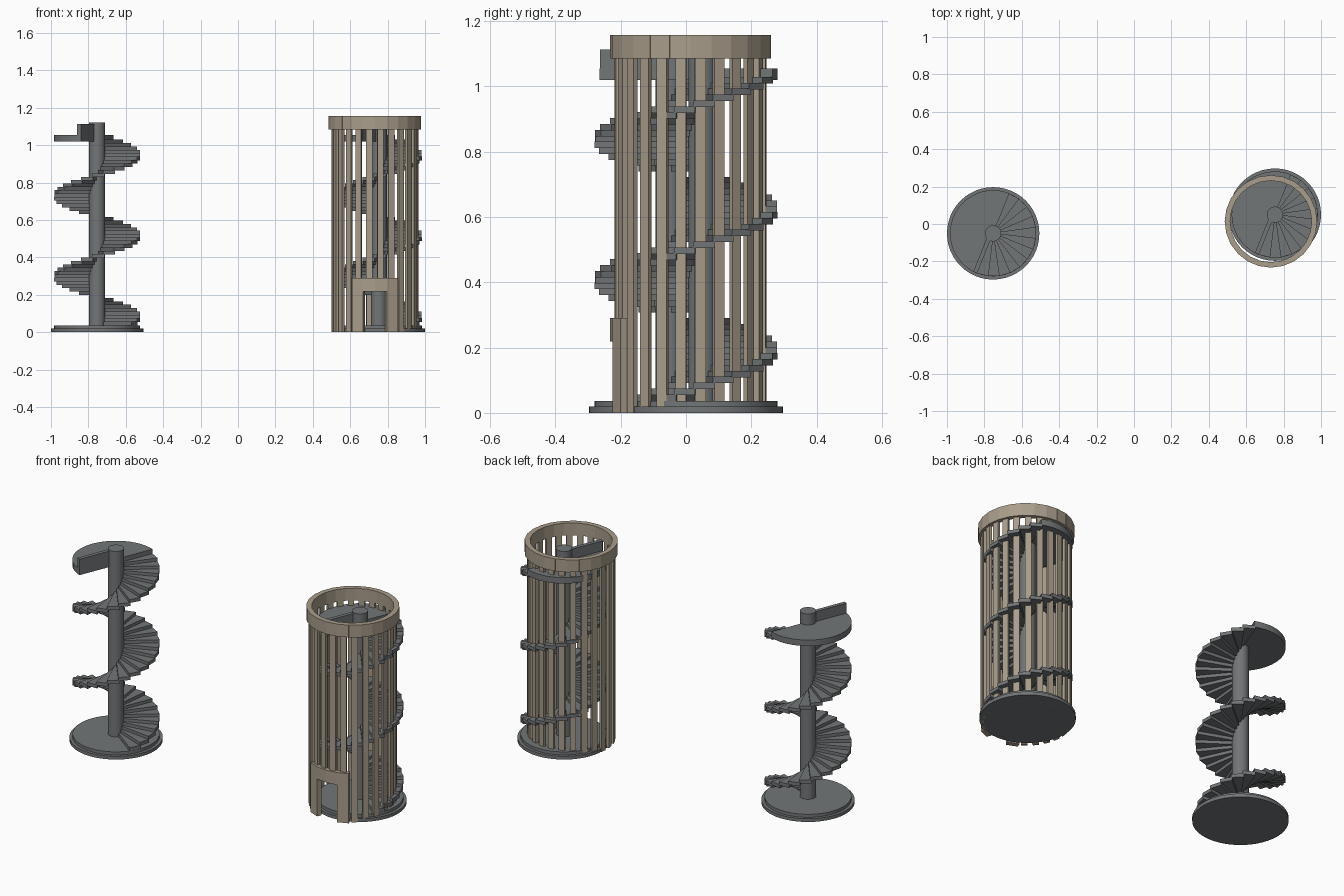
import bpy, bmesh
from math import radians, cos, sin
from mathutils import Matrix, Vector

if "Cube" in bpy.data.objects:
    bpy.data.objects.remove(bpy.data.objects["Cube"])


def material(name, rgb):
    m = bpy.data.materials.new(name)
    m.diffuse_color = (*rgb, 1)
    m.use_nodes = True
    m.node_tree.nodes["Principled BSDF"].inputs["Base Color"].default_value = m.diffuse_color
    return m


STONE = material("dark_stone", (0.17, 0.18, 0.185))
WOOD = material("pale_wood", (0.40, 0.34, 0.26))


def finish(name, bm, mat, loc, smooth=False):
    bmesh.ops.recalc_face_normals(bm, faces=bm.faces)
    me = bpy.data.meshes.new(name)
    bm.to_mesh(me)
    bm.free()
    ob = bpy.data.objects.new(name, me)
    bpy.context.collection.objects.link(ob)
    ob.location = (*loc, 0)
    me.materials.append(mat)
    if smooth:
        bpy.ops.object.select_all(action='DESELECT')
        ob.select_set(True)
        bpy.context.view_layer.objects.active = ob
        bpy.ops.object.shade_smooth_by_angle(angle=radians(30))
    return ob


def prism(bm, pts, z0, z1):
    """Extrude a flat outline from z0 to z1."""
    f = bm.faces.new([bm.verts.new((x, y, z0)) for x, y in pts])
    up = bmesh.ops.extrude_face_region(bm, geom=[f])["geom"]
    bmesh.ops.translate(bm, vec=(0, 0, z1 - z0),
                        verts=[v for v in up if isinstance(v, bmesh.types.BMVert)])


def polar(r, deg):
    return (r * cos(radians(deg)), r * sin(radians(deg)))


def disc(bm, r, z0, z1, sides=48):
    prism(bm, [polar(r, 360 * i / sides) for i in range(sides)], z0, z1)


def plank(bm, deg, r_in, r_out, width, z0, z1):
    """Upright board facing outwards at the given angle."""
    m = Matrix.Rotation(radians(deg), 2)
    w = width / 2
    prism(bm, [m @ Vector(p) for p in ((r_in, -w), (r_out, -w), (r_out, w), (r_in, w))], z0, z1)


STEPS, TURN, START, RISE = 55, 15, -37, 0.018


def staircase(tag, loc):
    # two-tier round base
    bm = bmesh.new()
    disc(bm, 0.247, 0, 0.019)
    disc(bm, 0.23, 0.019, 0.037)
    finish(tag + "_base", bm, STONE, loc, True)
    # central column
    bm = bmesh.new()
    disc(bm, 0.043, 0.03, 1.12, 32)
    finish(tag + "_column", bm, STONE, loc, True)
    # wedge treads climbing counter-clockwise
    bm = bmesh.new()
    for k in range(STEPS):
        a, top = START + k * TURN, 0.057 + k * RISE
        prism(bm, [polar(0.035, a), polar(0.231, a), polar(0.231, a + 16.5),
                   polar(0.035, a + 16.5)], top - 0.02, top)
    finish(tag + "_treads", bm, STONE, loc)
    # half-round landing
    bm = bmesh.new()
    prism(bm, [polar(0.231, 68 + 7.5 * i) for i in range(25)], 1.02, 1.055)
    finish(tag + "_landing", bm, STONE, loc, True)
    # low wall along the landing's far edge
    bm = bmesh.new()
    m = Matrix.Rotation(radians(248), 2)
    prism(bm, [m @ Vector(p) for p in ((0.03, -0.022), (0.23, -0.022), (0.23, 0), (0.03, 0))],
          1.02, 1.113)
    finish(tag + "_landing_wall", bm, STONE, loc)


staircase("open_stair", (-0.753, -0.05))
staircase("enclosed_stair", (0.753, 0.05))

# slatted wooden cage around the right staircase
CAGE = (0.732, 0.014)
angles = [7.5 + 15 * i for i in range(24)]
DOOR, JAMBS = (262.5, 277.5), (247.5, 292.5)

bm = bmesh.new()
for a in angles:
    plank(bm, a, 0.217, 0.233, 0.033, 0.23 if a in DOOR else 0, 1.1)
finish("cage_slats", bm, WOOD, CAGE)

bm = bmesh.new()
for a in angles:
    plank(bm, a, 0.216, 0.245, 0.064, 1.085, 1.157)
finish("cage_top_ring", bm, WOOD, CAGE)

# doorway planks
bm = bmesh.new()
for a in JAMBS:
    plank(bm, a, 0.216, 0.245, 0.064, 0, 0.29)
for a in DOOR:
    plank(bm, a, 0.216, 0.245, 0.064, 0.218, 0.29)
finish("cage_doorway", bm, WOOD, CAGE)
